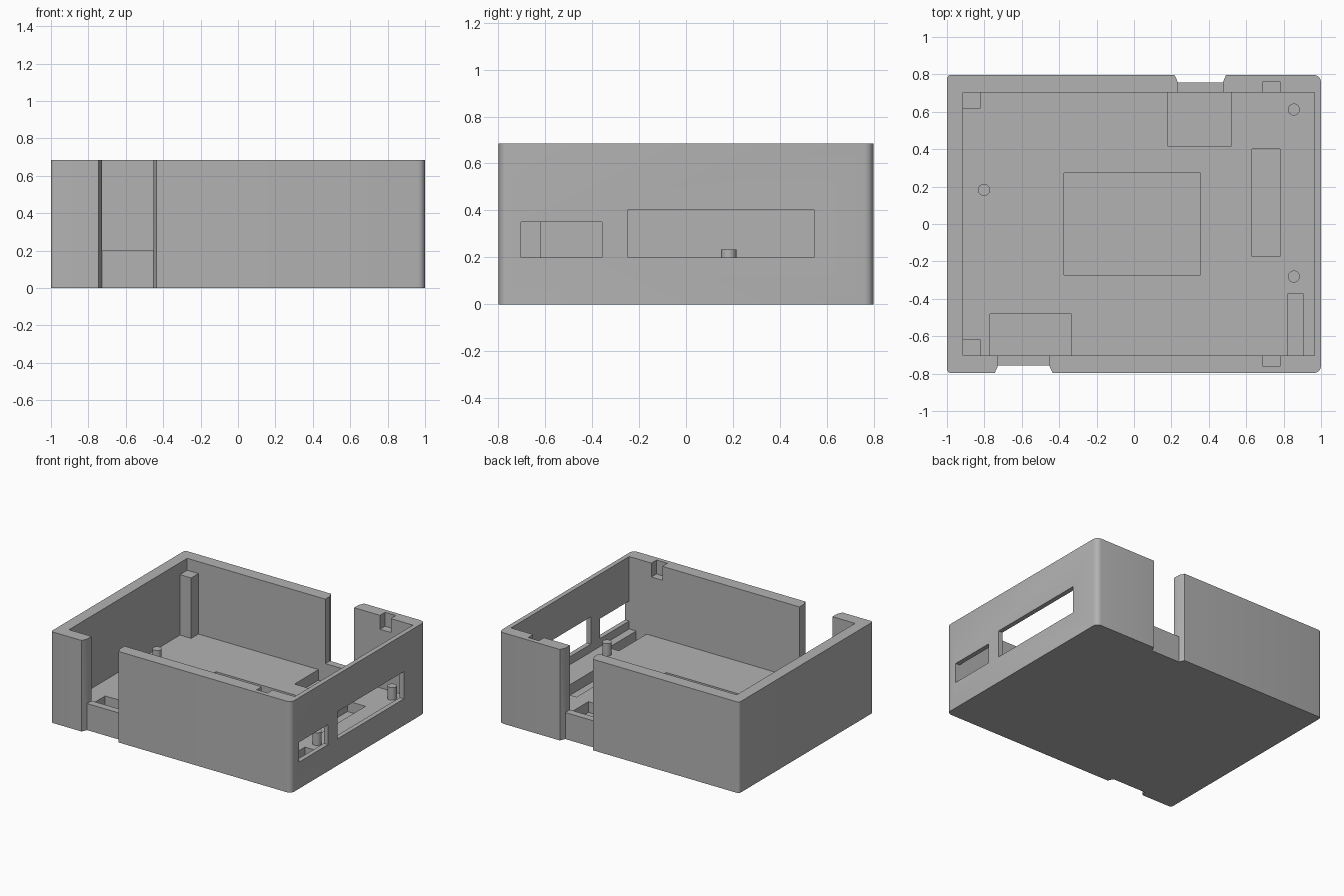
import bpy, bmesh, math

if "Cube" in bpy.data.objects:
    bpy.data.objects.remove(bpy.data.objects["Cube"], do_unlink=True)

gray = bpy.data.materials.new("plain gray")
gray.use_nodes = True
gray.diffuse_color = (0.45, 0.45, 0.45, 1)
gray.node_tree.nodes["Principled BSDF"].inputs["Base Color"].default_value = gray.diffuse_color

HALF_Y, HEIGHT = 0.797, 0.685
FLOOR, LIP, POCKET = 0.14, 0.2, 0.06
IN_L, IN_R, IN_Y = -0.915, 0.965, 0.703
RECESS_Y = 0.757


def add(name, bm):
    mesh = bpy.data.meshes.new(name)
    bmesh.ops.recalc_face_normals(bm, faces=bm.faces[:])
    bm.to_mesh(mesh)
    bm.free()
    mesh.materials.append(gray)
    ob = bpy.data.objects.new(name, mesh)
    bpy.context.collection.objects.link(ob)
    return ob


def prism(name, outline, z0, z1):
    bm = bmesh.new()
    face = bm.faces.new([bm.verts.new((x, y, z0)) for x, y in outline])
    top = bmesh.ops.extrude_face_region(bm, geom=[face])["geom"]
    moved = [v for v in top if isinstance(v, bmesh.types.BMVert)]
    bmesh.ops.translate(bm, verts=moved, vec=(0, 0, z1 - z0))
    return add(name, bm)


def box(name, x0, x1, y0, y1, z0, z1):
    return prism(name, [(x0, y0), (x1, y0), (x1, y1), (x0, y1)], z0, z1)


def corner(sx, sy, r, start):
    cx, cy = sx * (1 - r), sy * (HALF_Y - r)
    angles = [math.radians(start + 90 * i / 4) for i in range(5)]
    return [(cx + r * math.cos(a), cy + r * math.sin(a)) for a in angles]


# Outer body: rounded corners with flared recesses at the two connector openings
outline = corner(-1, -1, 0.022, 180)
outline += [(-0.745, -HALF_Y), (-0.727, -RECESS_Y), (-0.453, -RECESS_Y), (-0.435, -HALF_Y)]
outline += corner(1, -1, 0.038, 270) + corner(1, 1, 0.038, 0)
outline += [(0.492, HALF_Y), (0.475, RECESS_Y), (0.235, RECESS_Y), (0.217, HALF_Y)]
outline += corner(-1, 1, 0.022, 90)
case = prism("case", outline, 0, HEIGHT)

# Cutters: cavity, connector openings, side windows, floor pockets, snap notches
cuts = [
    (IN_L, IN_R, -IN_Y, IN_Y, FLOOR, 0.9),
    (-0.727, -0.453, -0.9, -0.6, LIP, 0.9),
    (0.235, 0.475, 0.6, 0.9, LIP, 0.9),
    (0.9, 1.1, -IN_Y, -0.357, LIP, 0.35),
    (0.9, 1.1, -0.247, 0.545, LIP, 0.405),
    (-0.375, 0.355, -0.272, 0.274, POCKET, 0.3),
    (-0.77, -0.335, -IN_Y, -0.48, POCKET, 0.16),
    (0.178, 0.52, 0.418, IN_Y, POCKET, 0.16),
    (0.63, 0.78, -0.175, 0.402, POCKET, 0.3),
    (0.82, 0.907, -IN_Y, -0.375, POCKET, 0.16),
    (0.69, 0.78, 0.65, 0.763, 0.58, 0.9),
    (0.69, 0.78, -0.763, -0.65, 0.58, 0.9),
]
cutters = [box("cutter", *c) for c in cuts]
for cutter in cutters:
    cutter.hide_render = True
    mod = case.modifiers.new("cut", "BOOLEAN")
    mod.operation, mod.solver, mod.object = "DIFFERENCE", "EXACT", cutter
graph = bpy.context.evaluated_depsgraph_get()
carved = bpy.data.meshes.new_from_object(case.evaluated_get(graph))
case.modifiers.clear()
case.data = carved
for cutter in cutters:
    bpy.data.objects.remove(cutter, do_unlink=True)

# Corner posts on the left wall
for name, side in (("front_post", -1), ("back_post", 1)):
    ys = sorted((side * 0.617, side * (IN_Y + 0.002)))
    box(name, IN_L - 0.002, -0.822, ys[0], ys[1], FLOOR - 0.01, 0.595)

# Locating pegs standing on the floor
for i, (x, y) in enumerate([(-0.802, 0.182), (0.855, 0.612), (0.855, -0.281)]):
    bm = bmesh.new()
    bmesh.ops.create_cone(bm, cap_ends=True, segments=32, radius1=0.032, radius2=0.032, depth=0.105)
    bmesh.ops.translate(bm, verts=bm.verts[:], vec=(x, y, FLOOR + 0.0425))
    add(f"peg_{i + 1}", bm)

# Smooth the round surfaces, keep hard edges
bpy.ops.object.select_all(action="DESELECT")
for ob in bpy.context.collection.objects:
    if ob.name.startswith(("case", "peg")):
        ob.select_set(True)
        bpy.context.view_layer.objects.active = ob
bpy.ops.object.shade_smooth_by_angle(angle=math.radians(25))
